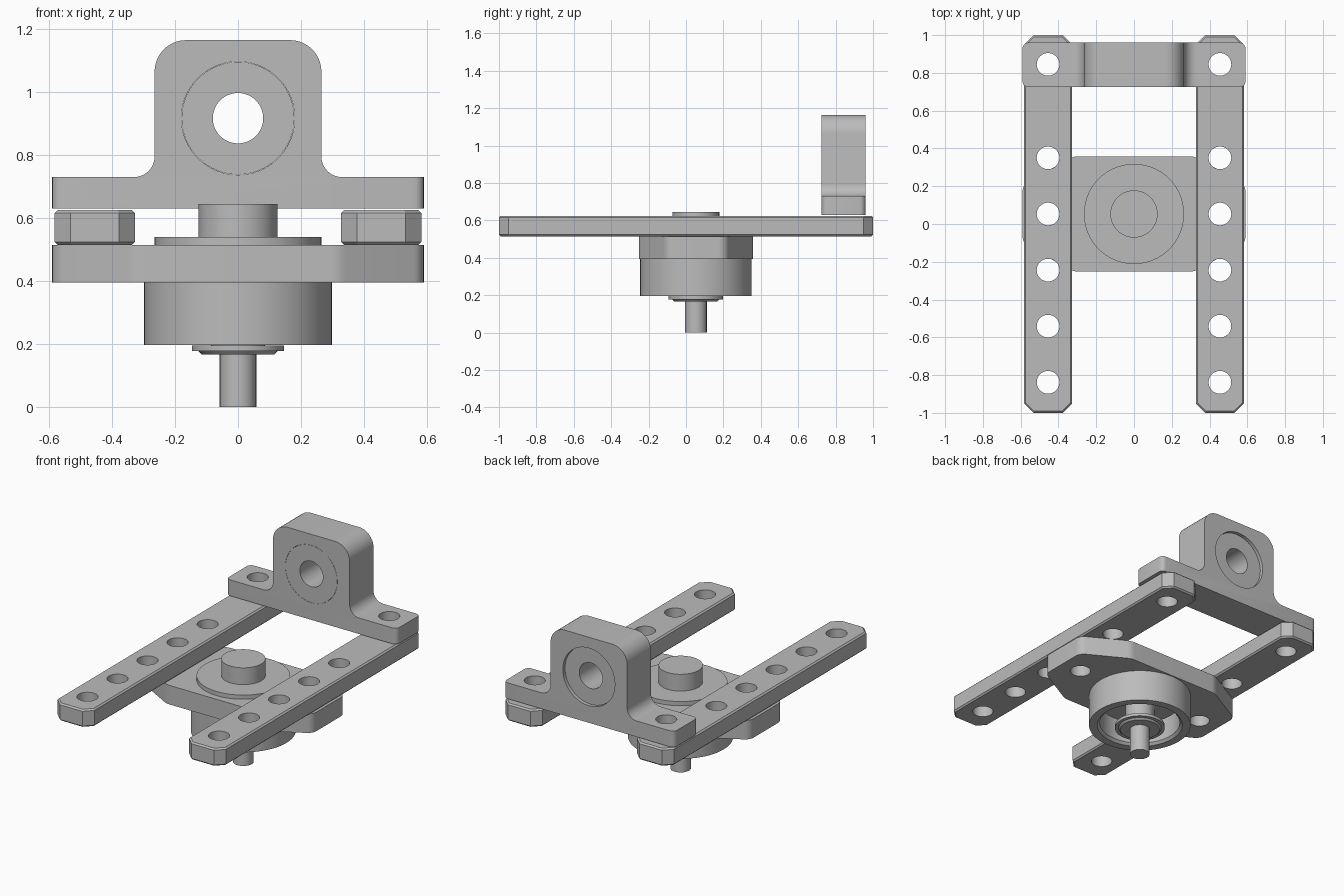
import bpy, bmesh, math
from mathutils import Vector, Matrix

cube = bpy.data.objects.get("Cube")
if cube:
    bpy.data.objects.remove(cube, do_unlink=True)

steel = bpy.data.materials.new("plain grey")
steel.use_nodes = True
GREY = (0.5, 0.5, 0.5, 1)
steel.diffuse_color = GREY
steel.node_tree.nodes["Principled BSDF"].inputs["Base Color"].default_value = GREY


def finish(name, bm):
    """Turn a bmesh into a grey object with sharp edges kept."""
    bmesh.ops.recalc_face_normals(bm, faces=bm.faces[:])
    mesh = bpy.data.meshes.new(name)
    bm.to_mesh(mesh)
    bm.free()
    mesh.materials.append(steel)
    ob = bpy.data.objects.new(name, mesh)
    bpy.context.collection.objects.link(ob)
    return ob


def smooth(ob):
    bpy.ops.object.select_all(action="DESELECT")
    ob.select_set(True)
    bpy.context.view_layer.objects.active = ob
    bpy.ops.object.shade_smooth_by_angle(angle=math.radians(30))


def rounded(corners, steps=10):
    """Fillet each (x, y, radius) corner of a closed outline."""
    out = []
    for i, (x, y, r) in enumerate(corners):
        p = Vector((x, y))
        if r == 0:
            out.append(p)
            continue
        a = (Vector(corners[i - 1][:2]) - p).normalized()
        b = (Vector(corners[(i + 1) % len(corners)][:2]) - p).normalized()
        half = a.angle(b) / 2
        centre = p + (a + b).normalized() * r / math.sin(half)
        start = p + a * r / math.tan(half) - centre
        end = p + b * r / math.tan(half) - centre
        sweep = start.angle_signed(end)
        for k in range(steps + 1):
            out.append(centre + Matrix.Rotation(-sweep * k / steps, 2) @ start)
    return out


def prism(outline, z0, z1):
    bm = bmesh.new()
    face = bm.faces.new([bm.verts.new((p[0], p[1], z0)) for p in outline])
    new = bmesh.ops.extrude_face_region(bm, geom=[face])["geom"]
    verts = [v for v in new if isinstance(v, bmesh.types.BMVert)]
    bmesh.ops.translate(bm, verts=verts, vec=(0, 0, z1 - z0))
    bmesh.ops.recalc_face_normals(bm, faces=bm.faces[:])
    return bm


def lathe(name, profile, matrix):
    """Spin a closed (radius, height) profile round the z axis."""
    bm = bmesh.new()
    verts = [bm.verts.new((r, 0, z)) for r, z in profile]
    edges = [bm.edges.new((verts[i - 1], v)) for i, v in enumerate(verts)]
    bmesh.ops.spin(bm, geom=verts + edges, axis=(0, 0, 1), cent=(0, 0, 0),
                   angle=math.tau, steps=64, use_duplicate=False)
    bmesh.ops.remove_doubles(bm, verts=bm.verts[:], dist=1e-5)
    bmesh.ops.transform(bm, matrix=matrix, verts=bm.verts[:])
    ob = finish(name, bm)
    smooth(ob)
    return ob


def drill(ob, holes):
    """Cut (centre, radius, axis) holes through an object."""
    cutters = []
    for centre, radius, axis in holes:
        bm = bmesh.new()
        bmesh.ops.create_cone(bm, cap_ends=True, segments=48, radius1=radius,
                              radius2=radius, depth=0.6)
        turn = Matrix.Rotation(math.pi / 2, 4, "X") if axis == "Y" else Matrix()
        bmesh.ops.transform(bm, matrix=Matrix.Translation(centre) @ turn, verts=bm.verts[:])
        cutter = finish("hole_cutter", bm)
        cutter.hide_render = True
        cutters.append(cutter)
        mod = ob.modifiers.new("hole", "BOOLEAN")
        mod.operation, mod.object, mod.solver = "DIFFERENCE", cutter, "EXACT"
    graph = bpy.context.evaluated_depsgraph_get()
    mesh = bpy.data.meshes.new_from_object(ob.evaluated_get(graph))
    ob.modifiers.clear()
    ob.data = mesh
    for cutter in cutters:
        bpy.data.objects.remove(cutter, do_unlink=True)
    smooth(ob)


HOLE_X, HOLE_R, AXIS_Y, REAR_Y = 0.455, 0.06, 0.053, 0.845

# Two drilled support bars with clipped corners
for side, label in ((1, "left"), (-1, "right")):
    w, c = 0.1275, 0.05
    outline = [(side * HOLE_X + x, y) for x, y in (
        (-w, c - 1), (c - w, -1), (w - c, -1), (w, c - 1),
        (w, 1 - c), (w - c, 1), (c - w, 1), (-w, 1 - c))]
    bm = prism(outline, 0.515, 0.625)
    rims = [e for e in bm.edges if abs(e.verts[0].co.z - e.verts[1].co.z) < 1e-4]
    bmesh.ops.bevel(bm, geom=rims, offset=0.009, segments=1, affect="EDGES")
    bar = finish(label + "_support_bar", bm)
    rows = [REAR_Y] + [0.35 - 0.297 * k for k in range(5)]
    drill(bar, [((side * HOLE_X, y, 0.57), HOLE_R, "Z") for y in rows])

# Upright bearing bracket at the rear
half = [(0.59, 0.63, 0), (0.59, 0.73, 0), (0.265, 0.73, 0.065), (0.265, 1.165, 0.1)]
corners = half + [(-x, z, r) for x, z, r in reversed(half)]
bm = prism(rounded(corners), -0.96, -0.725)
bmesh.ops.rotate(bm, verts=bm.verts[:], matrix=Matrix.Rotation(math.pi / 2, 3, "X"))
ends = [e for e in bm.edges if all(abs(v.co.x) > 0.58 for v in e.verts)
        and abs(e.verts[0].co.z - e.verts[1].co.z) > 0.05]
bmesh.ops.bevel(bm, geom=ends, offset=0.03, segments=5, affect="EDGES", profile=0.5)
bracket = finish("upright_bracket", bm)
BORE_Z = 0.917
drill(bracket, [((0, REAR_Y, BORE_Z), 0.18, "Y")]
      + [((s * HOLE_X, REAR_Y, 0.68), HOLE_R, "Z") for s in (1, -1)])

# Bearing in the bracket, set slightly back from the rear face
lathe("upright_bearing", [(0.08, 0), (0.179, 0), (0.179, 0.215), (0.08, 0.215)],
      Matrix.Translation((0, 0.94, BORE_Z)) @ Matrix.Rotation(math.pi / 2, 4, "X"))

# Lozenge flange under the bars
quarter = [(0.59, 0.155, 0.06), (0.32, 0.305, 0.1)]
flange_corners = (quarter + [(-x, y, r) for x, y, r in reversed(quarter)]
                  + [(-x, -y, r) for x, y, r in quarter]
                  + [(x, -y, r) for x, y, r in reversed(quarter)])
bm = prism([(p.x, p.y + AXIS_Y) for p in rounded(flange_corners)], 0.395, 0.514)
flange = finish("bearing_flange", bm)
drill(flange, [((s * HOLE_X, AXIS_Y, 0.45), HOLE_R, "Z") for s in (1, -1)])

# Hollow housing, raised boss and stepped shaft on the flange axis
centre = Matrix.Translation((0, AXIS_Y, 0))
lathe("bearing_housing", [(0, 0.395), (0.298, 0.395), (0.298, 0.197), (0.25, 0.197),
                          (0.235, 0.212), (0.235, 0.35), (0, 0.35)], centre)
lathe("raised_boss", [(0, 0.51), (0.265, 0.51), (0.265, 0.54), (0, 0.54)], centre)
lathe("top_stub", [(0, 0.53), (0.125, 0.53), (0.125, 0.645), (0, 0.645)], centre)
lathe("lower_shaft", [(0, 0), (0.058, 0), (0.058, 0.167), (0.115, 0.167), (0.125, 0.177),
                      (0.146, 0.177), (0.146, 0.195), (0.085, 0.195), (0.085, 0.36),
                      (0, 0.36)], centre)
